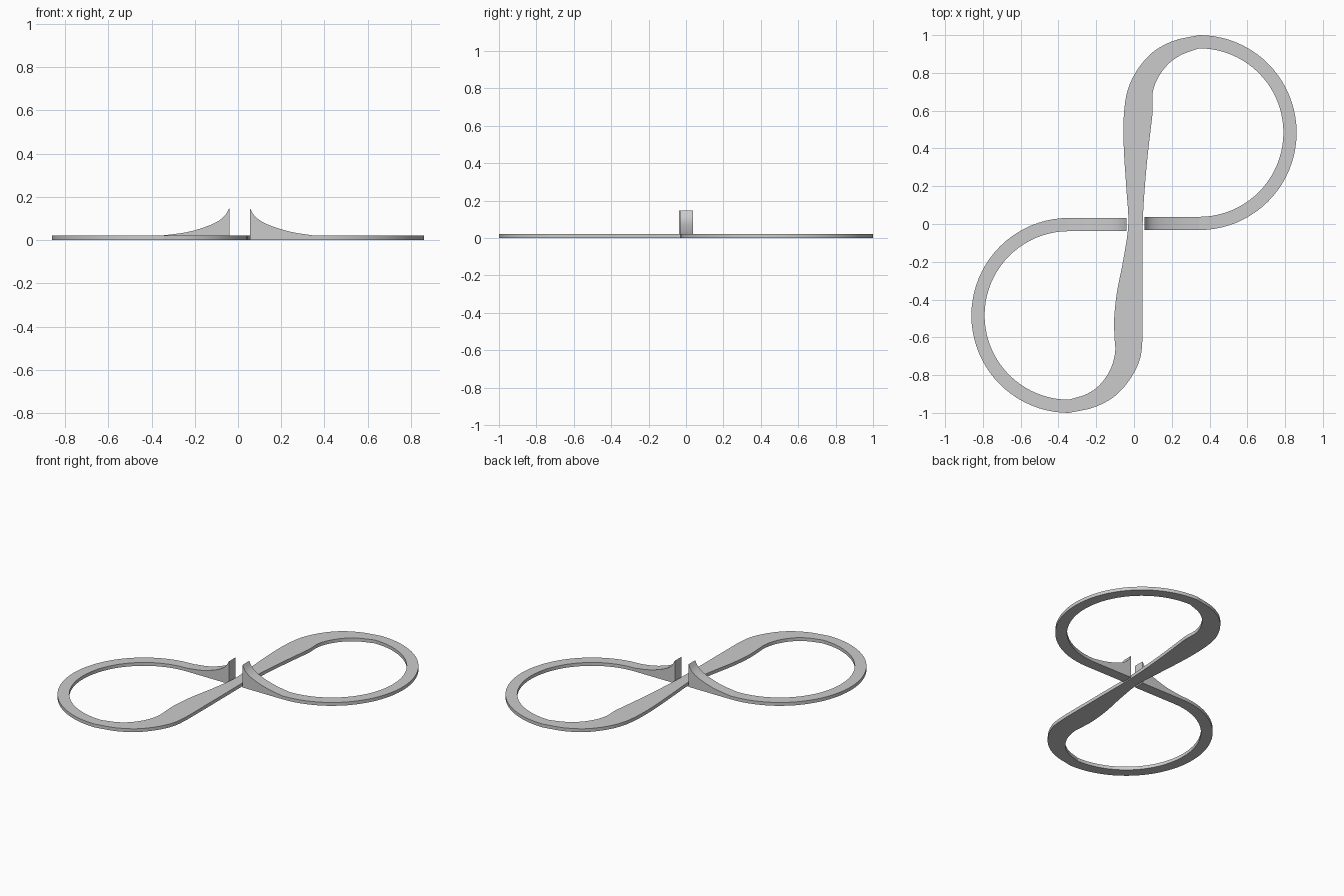
import bpy, bmesh, math
from mathutils import Vector

if "Cube" in bpy.data.objects:
    bpy.data.objects.remove(bpy.data.objects["Cube"])

grey = bpy.data.materials.new("track grey")
grey.diffuse_color = (0.6, 0.6, 0.6, 1)
grey.use_nodes = True
grey.node_tree.nodes["Principled BSDF"].inputs["Base Color"].default_value = grey.diffuse_color
T = 0.022           # track thickness
CX, CY = 0.345, 0.484   # bend centre
R_OUT, R_IN = 0.516, 0.446


def spline(pts, n=5):
    """Smooth curve through the given points."""
    p = [Vector(q) for q in pts]
    p = [2 * p[0] - p[1]] + p + [2 * p[-1] - p[-2]]
    out = []
    for i in range(1, len(p) - 2):
        a, b, c, d = p[i - 1:i + 3]
        for k in range(n):
            t = k / n
            out.append(0.5 * (2 * b + (c - a) * t + (2 * a - 5 * b + 4 * c - d) * t * t
                              + (3 * b - a - 3 * c + d) * t ** 3))
    return out + [p[-2]]


def ribbon(name, left, right, tops):
    """Solid strip between two edge lines, from the ground to the given heights."""
    bm = bmesh.new()
    rings = []
    for a, b, z in zip(left, right, tops):
        rings.append([bm.verts.new(c) for c in
                      ((a[0], a[1], 0), (b[0], b[1], 0), (b[0], b[1], z), (a[0], a[1], z))])
    for r, s in zip(rings, rings[1:]):
        for i in range(4):
            j = (i + 1) % 4
            bm.faces.new((r[i], r[j], s[j], s[i]))
    bm.faces.new(rings[0])
    bm.faces.new(rings[-1])
    bmesh.ops.recalc_face_normals(bm, faces=bm.faces)
    me = bpy.data.meshes.new(name)
    bm.to_mesh(me)
    bm.free()
    me.materials.append(grey)
    ob = bpy.data.objects.new(name, me)
    bpy.context.collection.objects.link(ob)
    bpy.context.view_layer.objects.active = ob
    ob.select_set(True)
    bpy.ops.object.shade_smooth_by_angle(angle=math.radians(30))
    ob.select_set(False)


# Round bends: half circles, the second one turned half way round
for side, s in (("right", 1), ("left", -1)):
    angles = [math.radians(-90 + 180 * i / 40) for i in range(41)]
    arcs = [[(s * (CX + r * math.cos(a)), s * (CY + r * math.sin(a))) for a in angles]
            for r in (R_OUT, R_IN)]
    ribbon(side + "_bend", *arcs, [T] * 41)

# Widening road through the crossing, joining both bends
left_edge = [(0.345, 1.0), (0.21, 0.97), (0.1, 0.91), (0.02, 0.82), (-0.03, 0.72),
             (-0.05, 0.62), (-0.056, 0.5), (-0.052, 0.36), (-0.04, 0.18), (-0.03, 0.0),
             (-0.055, -0.18), (-0.09, -0.36), (-0.105, -0.5), (-0.103, -0.6),
             (-0.1, -0.68), (-0.125, -0.77), (-0.18, -0.85), (-0.25, -0.9), (-0.345, -0.93)]
right_edge = [(0.345, 0.93), (0.25, 0.895), (0.18, 0.845), (0.125, 0.77), (0.098, 0.69),
              (0.099, 0.6), (0.088, 0.5), (0.072, 0.36), (0.056, 0.18), (0.046, 0.0),
              (0.046, -0.18), (0.046, -0.36), (0.046, -0.5), (0.044, -0.62),
              (0.03, -0.72), (-0.02, -0.82), (-0.1, -0.91), (-0.21, -0.97), (-0.345, -1.0)]
l, r = spline(left_edge), spline(right_edge)
ribbon("crossing_road", l, r, [T] * len(l))

# Jump ramps on either side of the crossing, rising in a hollow curve
for side, s, tip in (("right", 1, 0.055), ("left", -1, 0.04)):
    prof = spline([(tip, 0.148), (tip + 0.022, 0.112), (tip + 0.06, 0.083),
                   (tip + 0.12, 0.058), (tip + 0.2, 0.036), (0.345, T)], 4)
    ribbon(side + "_ramp", [(s * x, s * -0.032) for x, z in prof],
           [(s * x, s * 0.038) for x, z in prof], [z for x, z in prof])
